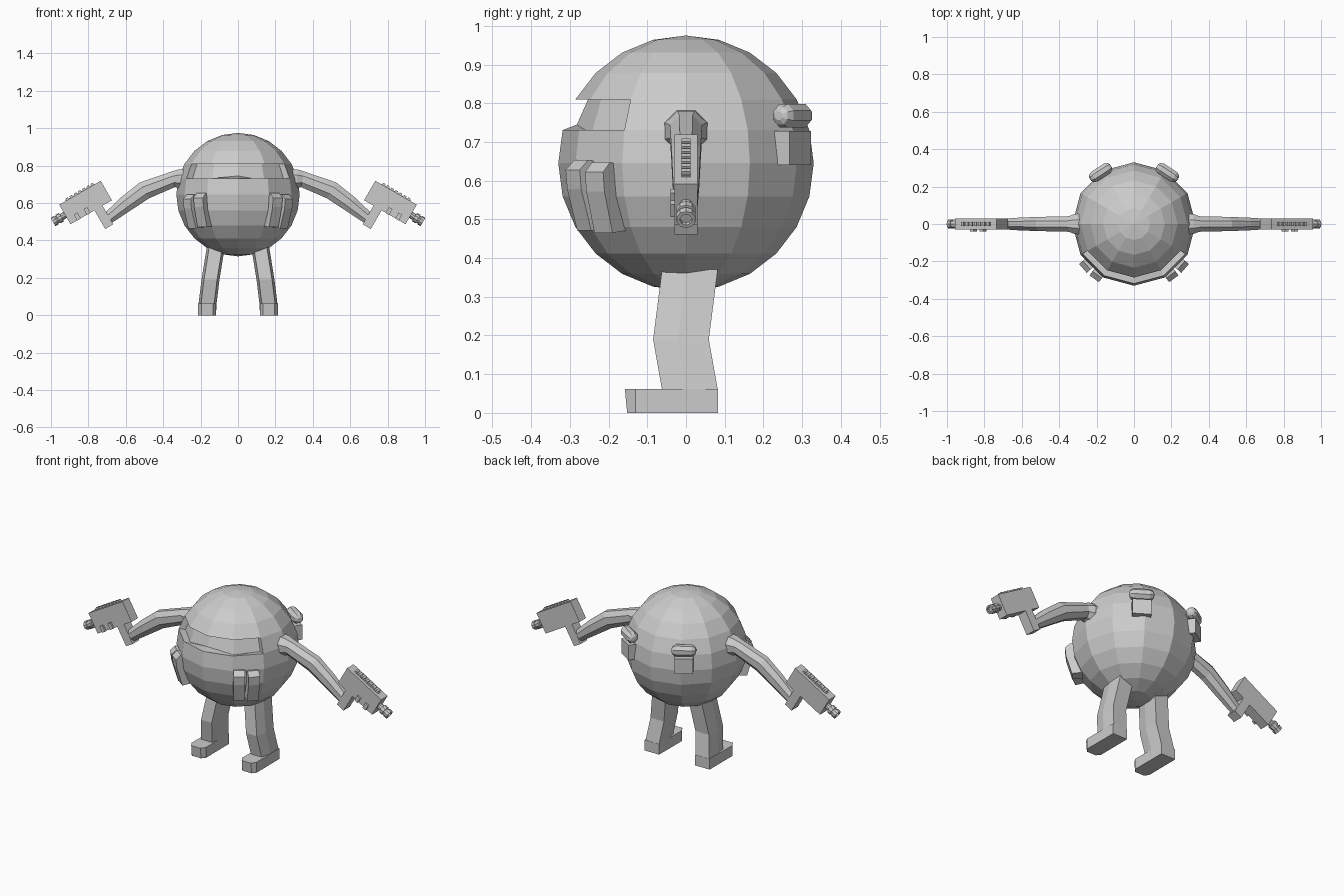
import bpy, bmesh, math
from mathutils import Vector, Matrix

if "Cube" in bpy.data.objects:
    bpy.data.objects.remove(bpy.data.objects["Cube"])


def finish(bm, name, mirror=True):
    bmesh.ops.recalc_face_normals(bm, faces=bm.faces)
    me = bpy.data.meshes.new(name)
    bm.to_mesh(me)
    bm.free()
    ob = bpy.data.objects.new(name, me)
    bpy.context.collection.objects.link(ob)
    if mirror:
        ob.modifiers.new("Mirror", 'MIRROR').use_mirror_merge = False
    return ob


def loft(bm, rings):
    """Skin a list of equal-length point rings and cap both ends."""
    vs = [[bm.verts.new(p) for p in r] for r in rings]
    n = len(vs[0])
    for a, b in zip(vs, vs[1:]):
        for i in range(n):
            bm.faces.new((a[i], a[(i + 1) % n], b[(i + 1) % n], b[i]))
    bm.faces.new(vs[0])
    bm.faces.new(vs[-1])


def box(bm, m, lo, hi):
    """Box between two corners in the local frame m."""
    c = [m @ Vector(p) for z in (lo[2], hi[2]) for p in
         ((lo[0], lo[1], z), (hi[0], lo[1], z), (hi[0], hi[1], z), (lo[0], hi[1], z))]
    loft(bm, [c[:4], c[4:]])


def tube(bm, m, sections, n=8):
    """Lathe along local x; sections are (x, radius, z offset)."""
    loft(bm, [[m @ Vector((x, r * math.cos(2 * math.pi * (i + .5) / n),
                           z + r * math.sin(2 * math.pi * (i + .5) / n)))
               for i in range(n)] for x, r, z in sections])


def radial(deg):
    """Frame on the body axis: x points outward, y is tangent."""
    return Matrix.Rotation(math.radians(deg), 4, 'Z')


# Body: faceted ball with a recessed visor slot
bm = bmesh.new()
bmesh.ops.create_uvsphere(bm, u_segments=12, v_segments=12, radius=.33,
                          matrix=Matrix.Translation((0, 0, .645)))
slot = [f for f in bm.faces
        if .74 < f.calc_center_median().z < .80 and f.calc_center_median().y < -.12]
bmesh.ops.inset_region(bm, faces=slot, thickness=.0005, use_even_offset=True)
for v in {v for f in slot for v in f.verts}:
    low = v.co.z < .77
    v.co.x *= .885
    v.co.y *= .885
    if low:
        v.co.z = .745 if abs(v.co.x) < .05 else (.72 if abs(v.co.x) < .18 else .728)
    else:
        v.co.z = .81
finish(bm, "body", False)

# Arms: tapered eight-sided tubes with a shoulder flare
bm = bmesh.new()
path = [(.27, .728, 0, .062, .06), (.315, .728, 5, .058, .056), (.345, .727, 12, .045, .046),
        (.50, .668, 30, .041, .053), (.60, .595, 38, .037, .047), (.70, .515, 38, .030, .034)]
rings = []
for x, z, tilt, ry, rz in path:
    t = math.radians(tilt)
    ring = []
    for i in range(8):
        a = math.pi * (i + .5) / 4
        h = rz * math.sin(a)
        ring.append((x + h * math.sin(t), ry * math.cos(a), z + h * math.cos(t)))
    rings.append(ring)
loft(bm, rings)
finish(bm, "arms")

# Hand weapons: block, grip, ribbed top, side ribs and barrel
gun = Matrix.Translation((.815, 0, .603)) @ Matrix.Rotation(math.radians(30), 4, 'Y')
bm = bmesh.new()
box(bm, gun, (-.128, -.03, -.06), (.128, .03, .06))
box(bm, gun, (-.07, -.03, -.175), (-.02, .03, -.055))
finish(bm, "weapon_body")

bm = bmesh.new()
box(bm, gun, (-.09, -.012, .055), (.09, .012, .064))
for i in range(7):
    u = -.087 + i * .026
    box(bm, gun, (u, -.012, .06), (u + .015, .012, .072))
for u in (.005, .065):
    box(bm, gun, (u, -.04, -.062), (u + .022, -.025, -.025))
finish(bm, "weapon_ribs")

bm = bmesh.new()
tube(bm, gun, [(.12, .018, -.003), (.15, .018, -.003), (.151, .026, -.003),
               (.172, .026, -.003), (.173, .021, -.003), (.182, .021, -.003),
               (.183, .026, -.003), (.203, .025, -.003), (.203, .016, -.003),
               (.19, .016, -.003)], 10)
finish(bm, "barrel")

# Legs: bent six-sided columns
bm = bmesh.new()
section = [(-.035, -.072), (.035, -.072), (.048, -.008), (.044, .072), (-.044, .072), (-.048, -.008)]
loft(bm, [[(cx + x, cy + y, z) for x, y in section]
          for cx, cy, z in ((.118, .010, .37), (.147, -.013, .19), (.163, .010, .06), (.165, .010, .01))])
finish(bm, "legs")

# Feet: low blocks with a chamfered toe
bm = bmesh.new()
foot = [(-.03, -.158), (.03, -.158), (.048, -.13), (.047, .083), (-.047, .083), (-.048, -.13)]
loft(bm, [[(.165 + x, y + (.006 if y < -.15 and z == 0 else 0), z) for x, y in foot]
          for z in (0, .062)])
finish(bm, "feet")

# Front pouches: two curved magazines per side
bm = bmesh.new()
profile = [(.29, .645), (.335, .65), (.362, .625), (.357, .575), (.325, .468), (.26, .475)]
for deg, dz in ((-41, -.003), (-54, .003)):
    m = radial(deg)
    loft(bm, [[m @ Vector((r, t, z + dz)) for r, z in profile] for t in (-.031, .031)])
finish(bm, "front_pouches")

# Rear packs: small box with a rounded roll above
m = radial(57)
bm = bmesh.new()
box(bm, m, (.29, -.05, .64), (.352, .05, .728))
finish(bm, "rear_boxes")

bm = bmesh.new()
roll = m @ Matrix.Translation((.328, 0, .768)) @ radial(90)
tube(bm, roll, [(-.066, .012, 0), (-.058, .025, 0), (-.042, .033, 0),
                (.042, .033, 0), (.058, .025, 0), (.066, .012, 0)])
finish(bm, "rear_rolls")
